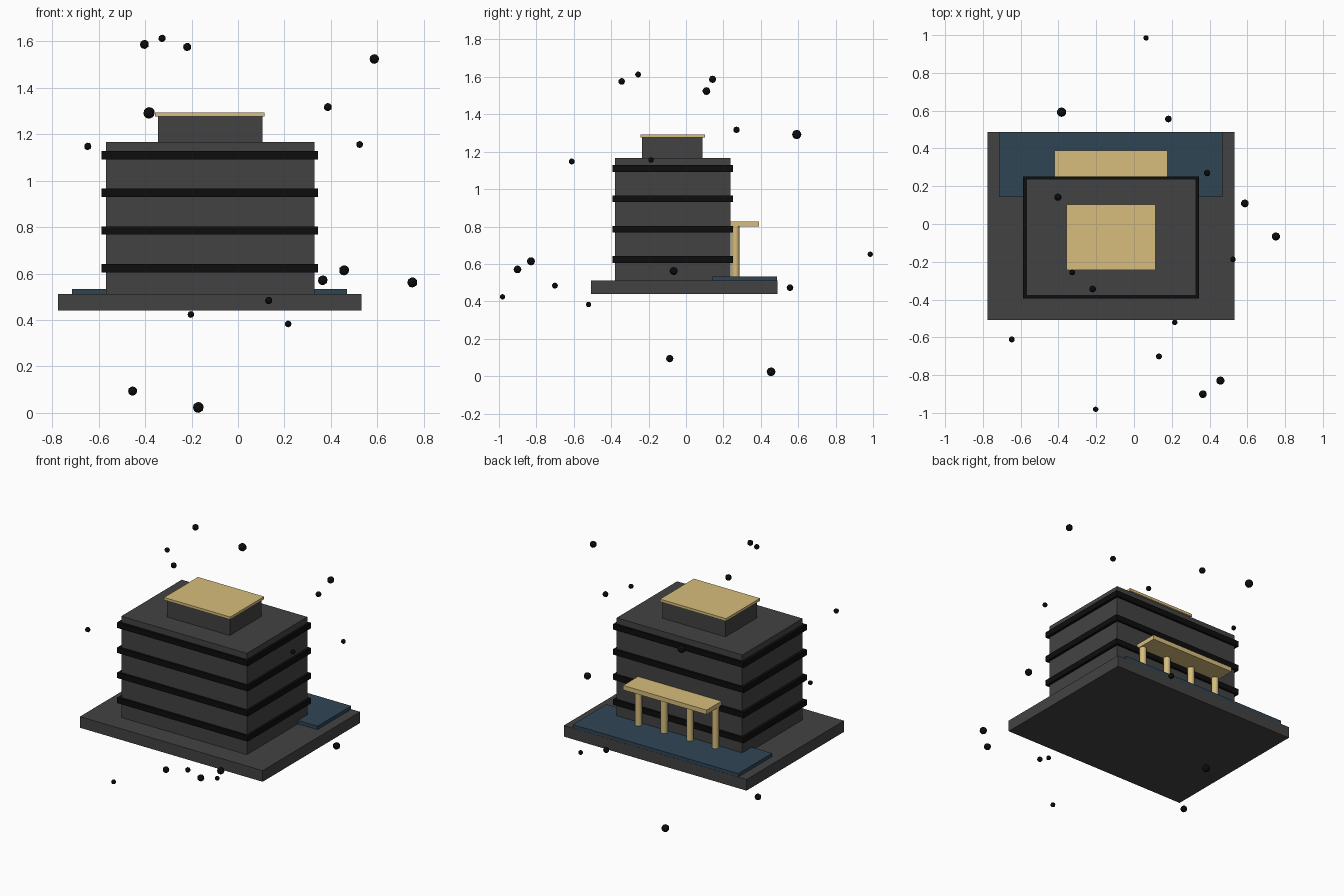
import bpy

def material(name, r, g, b):
    m = bpy.data.materials.new(name)
    m.diffuse_color = (r, g, b, 1)
    return m

CONCRETE = material("dark_concrete", 0.055, 0.055, 0.055)
BLACK = material("black", 0.004, 0.004, 0.004)
WATER = material("water_blue", 0.03, 0.06, 0.09)
GOLD = material("gold", 0.68, 0.51, 0.2)

def finish(name, mat):
    ob = bpy.context.object
    ob.name = name
    ob.data.materials.append(mat)
    return ob

def box(name, x, y, z, mat):
    """Box from (min, max) ranges."""
    bpy.ops.mesh.primitive_cube_add(size=1, location=[sum(r) / 2 for r in (x, y, z)])
    ob = finish(name, mat)
    ob.scale = [r[1] - r[0] for r in (x, y, z)]
    bpy.ops.object.transform_apply(location=False, rotation=False, scale=True)

# Plinth and pool
box("plinth", (-0.775, 0.532), (-0.508, 0.488), (0.44, 0.512), CONCRETE)
box("pool", (-0.715, 0.469), (0.142, 0.487), (0.505, 0.534), WATER)

# Main block with floor bands
box("main_block", (-0.569, 0.329), (-0.379, 0.238), (0.512, 1.167), CONCRETE)
for i in range(4):
    z = 0.6235 + i * 0.1622
    box(f"floor_band_{i + 1}", (-0.588, 0.345), (-0.394, 0.252), (z - 0.018, z + 0.018), BLACK)

# Penthouse and roof slab
box("penthouse", (-0.345, 0.105), (-0.234, 0.089), (1.167, 1.276), CONCRETE)
box("roof_slab", (-0.358, 0.115), (-0.244, 0.102), (1.276, 1.293), GOLD)

# Entrance canopy on columns
box("canopy", (-0.42, 0.177), (0.14, 0.389), (0.799, 0.828), GOLD)
for i in range(4):
    bpy.ops.mesh.primitive_cylinder_add(vertices=16, radius=0.021, depth=0.27,
                                        location=(-0.397 + i * 0.1835, 0.265, 0.667))
    finish(f"canopy_column_{i + 1}", GOLD)
    bpy.ops.object.shade_smooth_by_angle()

# Floating orbs: x, y, z, radius
ORBS = [
    (-0.403, 0.142, 1.587, 0.0195), (-0.327, -0.256, 1.613, 0.016),
    (-0.219, -0.344, 1.576, 0.018), (0.587, 0.109, 1.524, 0.021),
    (0.387, 0.270, 1.317, 0.0175), (-0.383, 0.592, 1.292, 0.025),
    (-0.647, -0.611, 1.148, 0.016), (0.524, -0.187, 1.156, 0.015),
    (0.365, -0.901, 0.571, 0.021), (0.457, -0.829, 0.614, 0.022),
    (0.751, -0.066, 0.562, 0.022), (0.132, -0.701, 0.484, 0.016),
    (-0.203, -0.981, 0.424, 0.0145), (0.216, -0.521, 0.383, 0.0145),
    (-0.454, -0.087, 0.094, 0.02), (-0.171, 0.455, 0.0235, 0.0235),
    (0.182, 0.556, 0.473, 0.018), (0.064, 0.985, 0.652, 0.0145),
]
for i, (x, y, z, r) in enumerate(ORBS):
    bpy.ops.mesh.primitive_ico_sphere_add(subdivisions=2, radius=r, location=(x, y, z))
    finish(f"orb_{i + 1}", BLACK)
